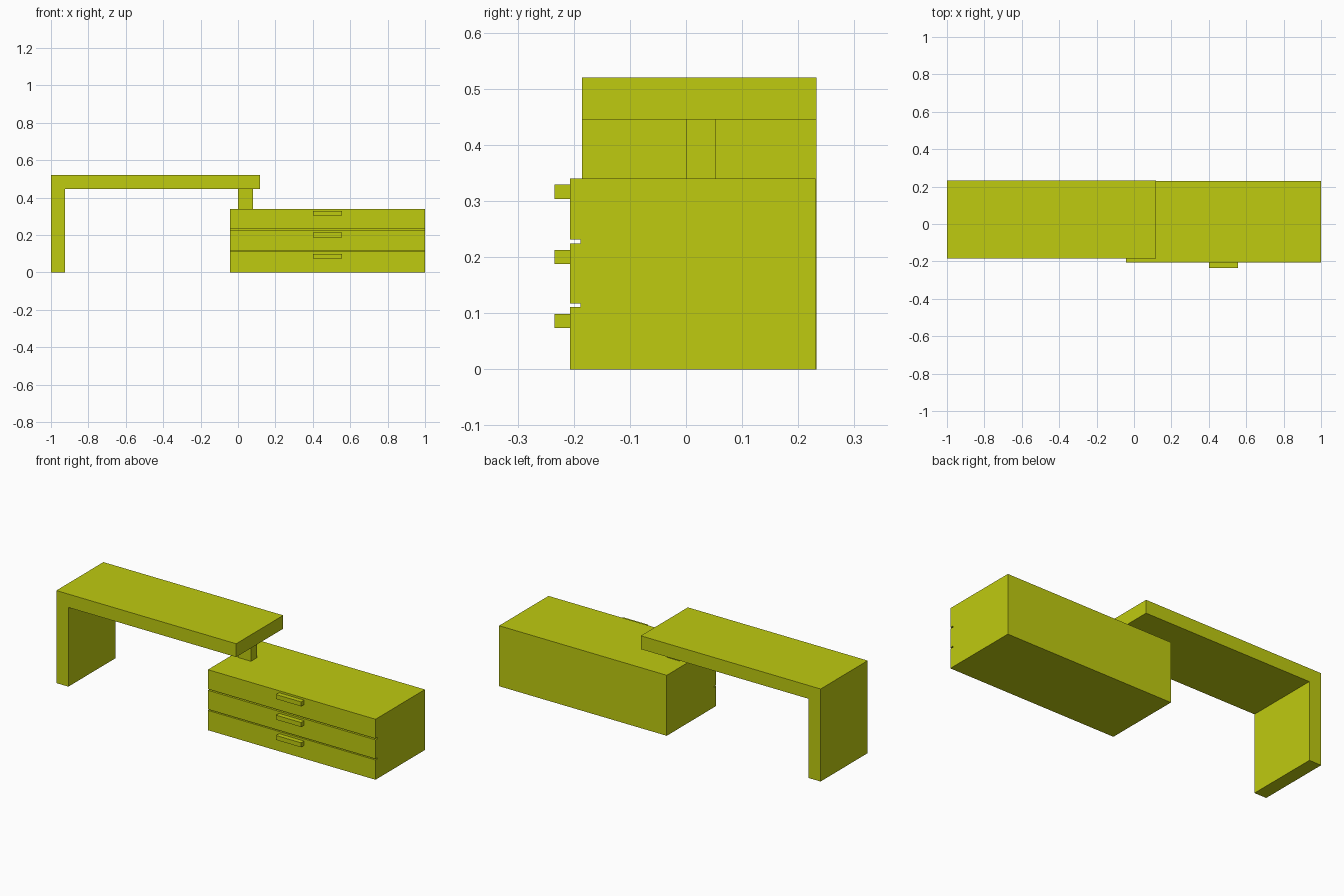
import bpy
import bmesh
from mathutils import Vector

cube = bpy.data.objects.get("Cube")
if cube:
    bpy.data.objects.remove(cube, do_unlink=True)

COLOUR = (0.52, 0.595, 0.005, 1)
paint = bpy.data.materials.new("lime_yellow")
paint.use_nodes = True
paint.diffuse_color = COLOUR
paint.node_tree.nodes["Principled BSDF"].inputs["Base Color"].default_value = COLOUR


def extrude_profile(name, points, offset):
    """Make a solid by sweeping a closed outline along an offset."""
    bm = bmesh.new()
    face = bm.faces.new([bm.verts.new(p) for p in points])
    result = bmesh.ops.extrude_face_region(bm, geom=[face], use_keep_orig=True)
    moved = [v for v in result["geom"] if isinstance(v, bmesh.types.BMVert)]
    bmesh.ops.translate(bm, verts=moved, vec=Vector(offset))
    bmesh.ops.recalc_face_normals(bm, faces=bm.faces)
    mesh = bpy.data.meshes.new(name)
    bm.to_mesh(mesh)
    bm.free()
    mesh.materials.append(paint)
    obj = bpy.data.objects.new(name, mesh)
    bpy.context.collection.objects.link(obj)
    return obj


def box(name, x, y, z):
    outline = [(x[0], y[0], z[0]), (x[1], y[0], z[0]),
               (x[1], y[1], z[0]), (x[0], y[1], z[0])]
    return extrude_profile(name, outline, (0, 0, z[1] - z[0]))


# Raised top with its end panel, one continuous bent board
left, right, inner = -1.0, 0.118, -0.925
top, under = 0.52, 0.445
bench = [(left, 0), (inner, 0), (inner, under),
         (right, under), (right, top), (left, top)]
extrude_profile("raised_top", [(x, -0.185, z) for x, z in bench], (0, 0.418, 0))

# Drawer cabinet, with the gaps between drawers cut into its front
front, groove, back, height = -0.207, -0.188, 0.231, 0.34
side = [(back, height), (back, 0), (front, 0)]
for low, high in ((0.111, 0.117), (0.224, 0.231)):
    side += [(front, low), (groove, low), (groove, high), (front, high)]
side.append((front, height))
extrude_profile("drawer_cabinet", [(-0.042, y, z) for y, z in side], (1.042, 0, 0))

# Post carrying the raised top on the cabinet
box("support_post", (0.0, 0.08), (0.001, 0.053), (height, under))

# Drawer handles
for label, z in (("lower", 0.074), ("middle", 0.188), ("upper", 0.304)):
    box(label + "_handle", (0.4, 0.556), (-0.234, front), (z, z + 0.025))
